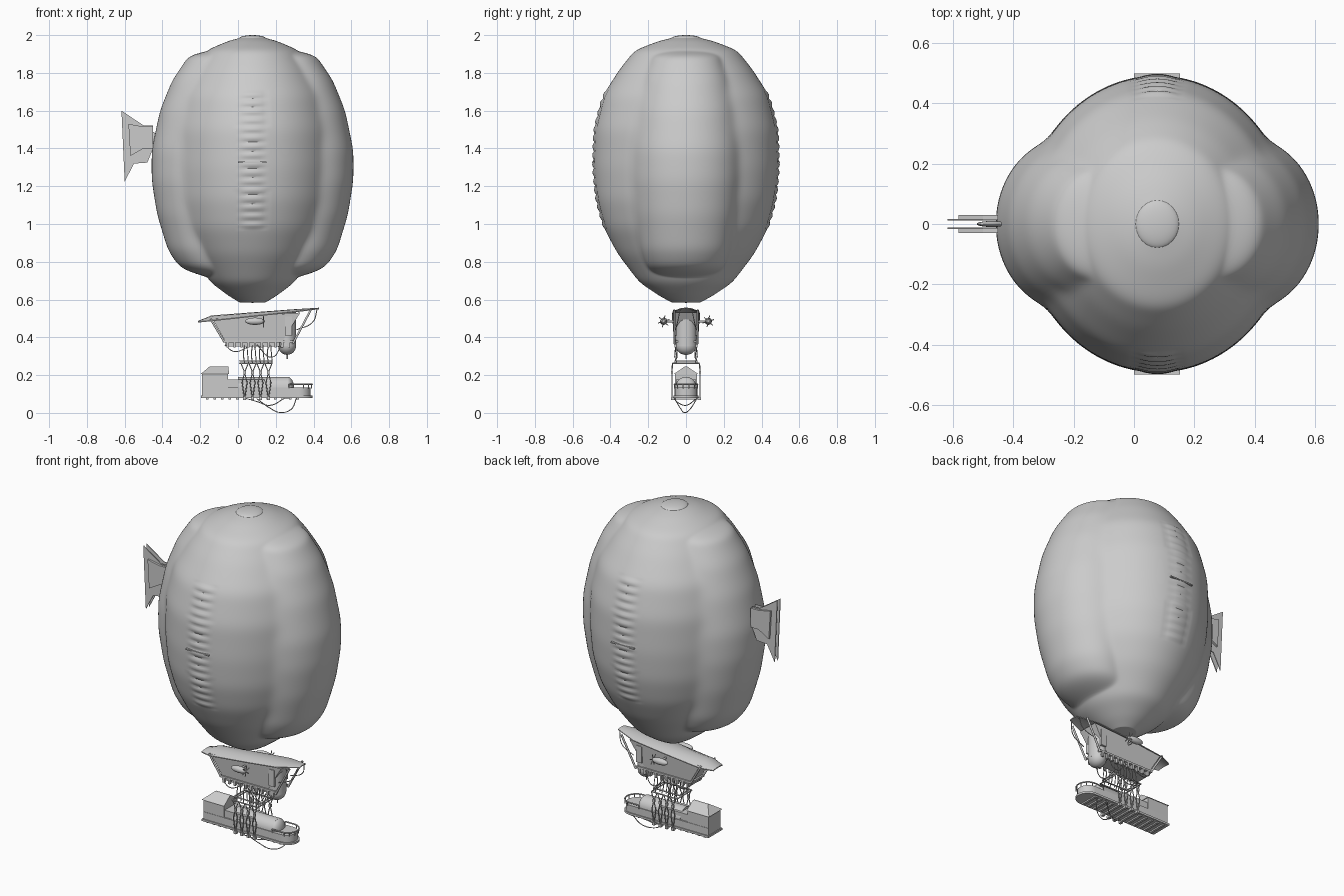
import bpy, bmesh, math
from mathutils import Vector

cube = bpy.data.objects.get("Cube")
if cube:
    bpy.data.objects.remove(cube, do_unlink=True)

grey = bpy.data.materials.new("plain_grey")
grey.use_nodes = True
grey.diffuse_color = (0.6, 0.6, 0.6, 1)
grey.node_tree.nodes["Principled BSDF"].inputs["Base Color"].default_value = (0.6, 0.6, 0.6, 1)


def add(name, verts, faces, smooth=False):
    mesh = bpy.data.meshes.new(name)
    mesh.from_pydata(verts, [], faces)
    bm = bmesh.new()
    bm.from_mesh(mesh)
    bmesh.ops.recalc_face_normals(bm, faces=bm.faces)
    bm.to_mesh(mesh)
    bm.free()
    mesh.materials.append(grey)
    obj = bpy.data.objects.new(name, mesh)
    bpy.context.collection.objects.link(obj)
    if smooth:
        bpy.ops.object.select_all(action='DESELECT')
        obj.select_set(True)
        bpy.context.view_layer.objects.active = obj
        bpy.ops.object.shade_smooth_by_angle(angle=math.radians(40))
    return obj


def loft(name, rings, smooth=False):
    """Skin a list of equal closed rings and cap both ends."""
    n = len(rings[0])
    verts = [v for ring in rings for v in ring]
    faces = [(i * n + j, i * n + (j + 1) % n, (i + 1) * n + (j + 1) % n, (i + 1) * n + j)
             for i in range(len(rings) - 1) for j in range(n)]
    faces += [tuple(range(n)), tuple(range(len(verts) - n, len(verts)))]
    return add(name, verts, faces, smooth)


def prism(name, pts, a, b, axis, smooth=False):
    """Extrude a 2D outline from a to b along the given axis."""
    place = {'x': lambda p, t: (t, p[0], p[1]), 'y': lambda p, t: (p[0], t, p[1]),
             'z': lambda p, t: (p[0], p[1], t)}[axis]
    return loft(name, [[place(p, t) for p in pts] for t in (a, b)], smooth)


def box(name, x, y, z):
    return prism(name, [(x[0], y[0]), (x[1], y[0]), (x[1], y[1]), (x[0], y[1])], z[0], z[1], 'z')


def ball(name, centre, size, low=-90):
    """Ellipsoid, or its upper part when low is raised."""
    rings = []
    for i in range(13):
        a = math.radians(low + 0.5 + (89 - low) * i / 12)
        rings.append([(centre[0] + size[0] * math.cos(a) * math.cos(t),
                       centre[1] + size[1] * math.cos(a) * math.sin(t),
                       centre[2] + size[2] * math.sin(a))
                      for t in (math.tau * k / 24 for k in range(24))])
    return loft(name, rings, True)


def tube(name, pts, r=0.0025, bend=True):
    """Rope or rod through the points."""
    curve = bpy.data.curves.new(name, 'CURVE')
    curve.dimensions = '3D'
    curve.bevel_depth, curve.bevel_resolution, curve.resolution_u = r, 1, 6
    spline = curve.splines.new('BEZIER')
    spline.bezier_points.add(len(pts) - 1)
    for point, co in zip(spline.bezier_points, pts):
        point.co = co
        point.handle_left_type = point.handle_right_type = 'AUTO' if bend else 'VECTOR'
    curve.materials.append(grey)
    obj = bpy.data.objects.new(name, curve)
    bpy.context.collection.objects.link(obj)
    bpy.ops.object.select_all(action='DESELECT')
    obj.select_set(True)
    bpy.context.view_layer.objects.active = obj
    bpy.ops.object.convert(target='MESH')


# Balloon envelope: an oval body merged with a swollen lobe at each end
CX = 0.077
body = [(.585, .075), (.62, .14), (.69, .245), (.84, .36), (.98, .435), (1.13, .477), (1.3, .492),
        (1.5, .487), (1.68, .44), (1.82, .35), (1.92, .27), (1.97, .137), (1.985, .07)]
lobe = [(.585, 0), (.7, .15), (.74, .33), (.77, .385), (.86, .447), (1.05, .505), (1.23, .534),
        (1.39, .534), (1.6, .49), (1.76, .425), (1.9, .33), (1.93, .15), (1.985, 0)]
ROWS, COLS = 220, 160
heights = [1.285 - 0.7 * math.cos(math.pi * i / ROWS) for i in range(ROWS + 1)]


def sample(table):
    out = []
    for z in heights:
        for (z0, r0), (z1, r1) in zip(table, table[1:]):
            if z <= z1 + 1e-6:
                out.append(r0 + (r1 - r0) * (z - z0) / (z1 - z0))
                break
    for _ in range(24):
        out = [out[0]] + [(a + 2 * b + c) / 4 for a, b, c in zip(out, out[1:], out[2:])] + [out[-1]]
    return out


def radius(t, z, b, length):
    c, s = abs(math.cos(t)), math.sin(t)
    main = 1 / math.hypot(c / (0.9 * b), s / b)
    side = 0
    if length > 0.05:
        mid, ax, ay = 0.56 * length, 0.44 * length, 0.53 * length
        qa, qb, qc = (c / ax) ** 2 + (s / ay) ** 2, c * mid / ax ** 2, (mid / ax) ** 2 - 1
        disc = qb * qb - qa * qc
        side = (qb + math.sqrt(disc)) / qa if disc > 0 else 0
    big = max(main, side)
    r = big * (1 + (min(main, side) / big) ** 40) ** (1 / 40)
    # puckered ribs down the front and back
    if abs(r * c) < 0.075 and 0.97 < z < 1.71:
        r += 0.009 * abs(math.sin(math.pi * (z - 0.97) / 0.0463)) * (1 - (r * c / 0.075) ** 2) - 0.003
    return r


rings = []
for z, b, length in zip(heights, sample(body), sample(lobe)):
    ring = []
    for k in range(COLS):
        t = math.tau * k / COLS
        r = radius(t, z, b, length)
        ring.append((CX + r * math.cos(t), r * math.sin(t), z))
    rings.append(ring)
loft("envelope", rings, True)
ball("crown_cap", (CX, 0, 1.98), (.073, .08, .02), 0)
ball("neck_ring", (CX, 0, .592), (.075, .078, .009))
for s in (-1, 1):
    box("seam_plate", (0, .152), (s * .485, s * .497), (1.323, 1.33))

# Twin tail fins
fin = [(-.617, 1.6), (-.55, 1.555), (-.5, 1.522), (-.45, 1.522), (-.45, 1.4), (-.48, 1.325),
       (-.55, 1.32), (-.6, 1.225)]
flap = [(-.58, 1.53), (-.5, 1.515), (-.45, 1.515), (-.45, 1.4), (-.5, 1.4), (-.57, 1.36)]
for s in (-1, 1):
    prism("tail_fin", fin, s * .012, s * .017, 'y')
    prism("fin_root", flap, s * .017, s * .029, 'y')
ball("fin_fairing", (-.47, 0, 1.45), (.05, .01, .04))

# Upper car: arched canopy over a tapered hull
rings = []
for x, z, w, drop in [(-.212, .487, .045, .004), (-.14, .516, .072, .026), (.1, .534, .075, .018),
                      (.3, .549, .071, .012), (.43, .557, .03, .003)]:
    arc = [(w * u, z - drop * u * u) for u in (-1, -.75, -.4, 0, .4, .75, 1)]
    rings.append([(x, y, h) for y, h in arc] + [(x, y, h - .005) for y, h in reversed(arc)])
loft("canopy", rings, True)


def tapered(name, top, low, wt, wl):
    return loft(name, [[(x, y, z) for x, z, y in
                        ((p[0][0], p[0][1], -w), (p[1][0], p[1][1], -w),
                         (p[1][0], p[1][1], w), (p[0][0], p[0][1], w))]
                       for p, w in ((low, wl), (top, wt))])


tapered("car_hull", ((-.135, .497), (.33, .531)), ((-.068, .38), (.235, .38)), .064, .052)
box("car_floor", (-.08, .29), (-.06, .06), (.372, .383))
box("car_keel", (-.065, .22), (-.042, .042), (.352, .373))
prism("boiler", [(.26 + .048 * math.cos(math.tau * k / 24), .055 * math.sin(math.tau * k / 24))
                 for k in range(24)], .355, .535, 'z', True)
ball("boiler_base", (.26, 0, .357), (.048, .055, .05))
tube("boiler_drain", [(.262, 0, .32), (.262, 0, .285)], .004)
for s in (-1, 1):
    tube("front_strut", [(.385, s * .062, .545), (.29, s * .06, .365)], .006, False)
    tube("rear_strut", [(-.145, s * .066, .497), (-.075, s * .058, .38)], .006, False)
    tube("canopy_cable", [(.42, s * .03, .552), (.395, s * .045, .48), (.31, s * .055, .44)])
    tube("slack_cable", [(-.07, s * .05, .36), (-.02, s * .055, .325), (.06, s * .055, .352)])
    tube("slack_cable", [(.1, s * .055, .36), (.18, s * .06, .295), (.23, s * .055, .36)])
    box("side_locker", (.25, .285), (s * .05, s * .066), (.41, .51))
    for k in range(10):
        x = -.06 + .036 * k
        box("floor_bracket", (x, x + .012), (s * .045, s * .06), (.345, .375))
    # engine pod with propeller
    ball("engine_pod", (.09, s * .118, .485), (.052, .019, .019))
    tube("engine_mount", [(.09, s * .055, .485), (.09, s * .11, .485)], .006)
    for k in range(3):
        a = math.pi * k / 3 + .3
        d = Vector((0, math.cos(a), math.sin(a))) * .032
        hub = Vector((.135, s * .118, .485))
        tube("propeller_blade", [hub - d, hub + d], .003)

# Rigging frame between the cars
for z, w in ((.262, .07), (.275, .05)):
    tube("spreader_frame", [(.01, -w, z), (.18, -w, z), (.18, w, z), (.01, w, z), (.01, -w, z)], .004, False)
for s in (-1, 1):
    for k in range(4):
        x = .035 + .042 * k
        tube("upper_rope", [(x, s * .045, .36), (x - .006, s * .05, .31), (x, s * .06, .262)], .003)
        tube("upper_rope", [(x + .012, s * .045, .36), (x + .02, s * .05, .262)], .0025)
        for d in (-1, 1):
            tube("lower_rope", [(x + d * .018, s * .072, .26), (x, s * .074, .215),
                                (x + d * .013, s * .075, .16), (x, s * .075, .07)], .003, False)
        box("rope_clamp", (x - .007, x + .007), (s * .068, s * .08), (.205, .222))
        box("rope_foot", (x - .008, x + .008), (s * .06, s * .08), (.068, .085))


# Lower car: long deck with a rounded bow
def plan(w, tail, nose):
    arc = [math.radians(-90 + 15 * k) for k in range(13)]
    return [(tail, -w)] + [(nose - w + w * math.cos(a), w * math.sin(a)) for a in arc] + [(tail, w)]


prism("lower_hull", plan(.06, -.188, .385), .085, .135, 'z', True)
prism("lower_sill", plan(.066, -.195, .395), .08, .092, 'z', True)
tube("bow_rail", [(x, y, .152) for x, y in plan(.062, .27, .392)], .004, False)
for x, y in plan(.062, .27, .392)[::2]:
    tube("rail_post", [(x, y, .13), (x, y, .152)], .003)
for k in range(13):
    x = -.17 + .04 * k
    box("bottom_rib", (x, x + .014), (-.056, .056), (.072, .082))
box("cabin", (-.19, -.052), (-.058, .058), (.085, .208))
loft("cabin_roof", [[(-.197, -.064, .206), (-.048, -.064, .206), (-.048, .064, .206), (-.197, .064, .206)],
                    [(-.15, -.006, .246), (-.05, -.006, .246), (-.05, .006, .246), (-.15, .006, .246)]])
box("mid_house", (-.053, .14), (-.052, .052), (.12, .177))
barrel = [(.056 * math.cos(math.pi * k / 16), .133 + .058 * math.sin(math.pi * k / 16)) for k in range(17)]
prism("barrel_roof", barrel, .0, .265, 'x', True)
ball("barrel_end", (.262, 0, .133), (.035, .056, .058))

# Mooring lines hanging under the lower car
tube("mooring_line", [(.1, -.06, .075), (.17, -.03, .025), (.22, -.01, .0025), (.28, .02, .018), (.31, .06, .08)])
tube("mooring_line", [(.03, -.06, .08), (.1, -.05, .06), (.17, .0, .04), (.25, .06, .08)])
